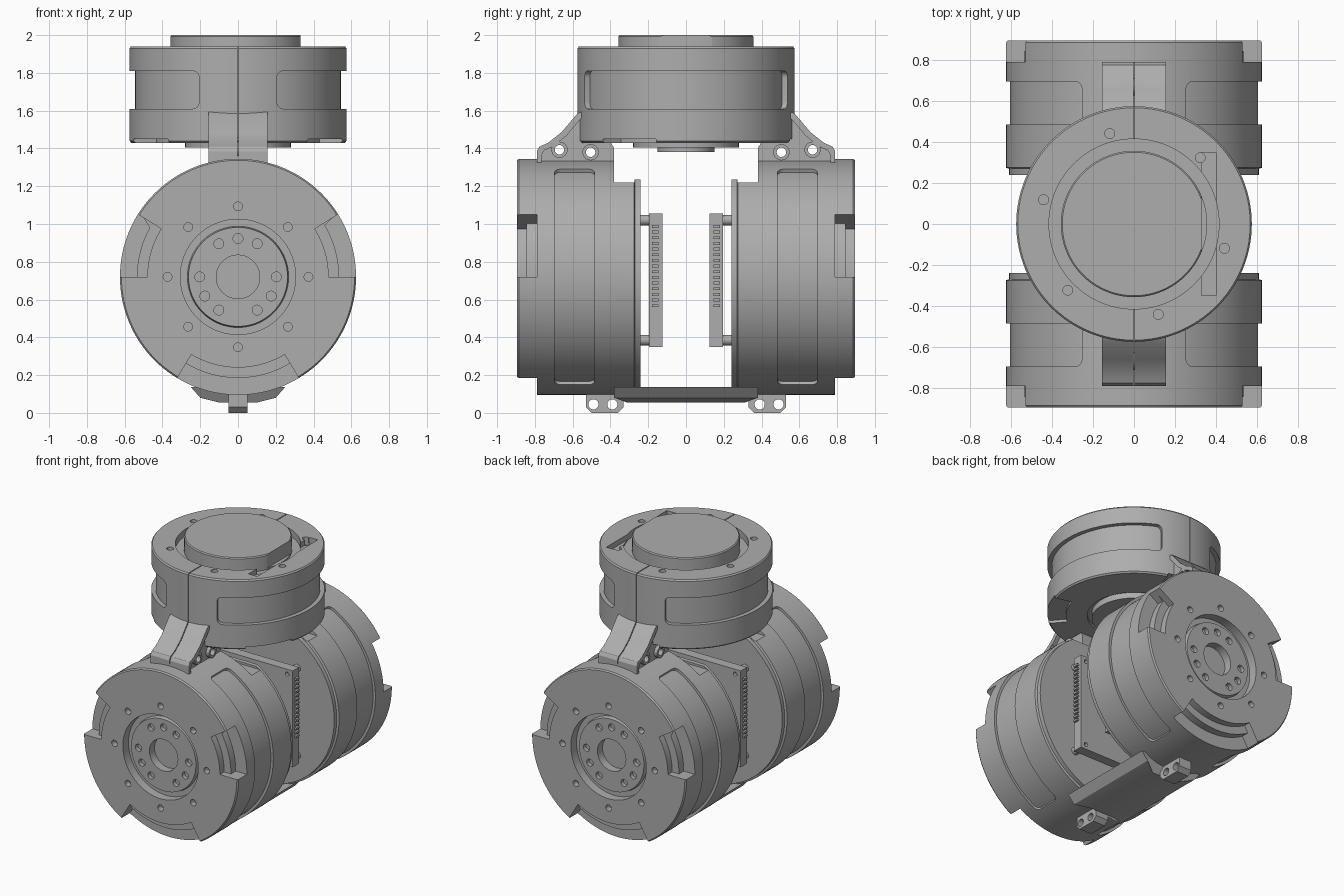
import bpy, bmesh, math
from math import sin, cos, pi, radians
from mathutils import Vector

cube = bpy.data.objects.get("Cube")
if cube:
    bpy.data.objects.remove(cube, do_unlink=True)

GREY = (0.42, 0.42, 0.42, 1)
mat = bpy.data.materials.new("machined grey")
mat.use_nodes = True
mat.diffuse_color = GREY
mat.node_tree.nodes["Principled BSDF"].inputs["Base Color"].default_value = GREY

DRUM_Z = 0.72
parts = []


def place(u, v, h, axis):
    """Profile plane (u, v) extruded along h; drums turn about y."""
    return {"x": (h, u, v), "y": (u, h, v), "z": (u, v, h)}[axis]


def finish(name, bm):
    bmesh.ops.recalc_face_normals(bm, faces=bm.faces)
    mesh = bpy.data.meshes.new(name)
    bm.to_mesh(mesh)
    bm.free()
    ob = bpy.data.objects.new(name, mesh)
    bpy.context.collection.objects.link(ob)
    mesh.materials.append(mat)
    parts.append(ob)
    return ob


def loft(bm, rings, caps=True):
    loops = [[bm.verts.new(p) for p in ring] for ring in rings]
    n = len(loops[0])
    for a, b in zip(loops, loops[1:]):
        for i in range(n):
            bm.faces.new((a[i], a[(i + 1) % n], b[(i + 1) % n], b[i]))
    bm.faces.new(loops[0])
    bm.faces.new(loops[-1])


def prism(bm, pts, axis, h0, h1):
    loft(bm, [[place(u, v, h, axis) for u, v in pts] for h in (h0, h1)])


def box(bm, x, y, z):
    prism(bm, [(x[0], y[0]), (x[1], y[0]), (x[1], y[1]), (x[0], y[1])], "z", *z)


def circle(r, u=0.0, v=0.0, n=24):
    return [(u + r * cos(2 * pi * i / n), v + r * sin(2 * pi * i / n)) for i in range(n)]


def lathe(bm, profile, axis, v=0.0, n=128):
    loft(bm, [[place(a, b, h, axis) for a, b in circle(r, 0, v, n)] for r, h in profile])


def arc_block(bm, r, angles, h, axis, v=0.0, corner=0.0):
    """Curved block between two radii, with optional rounded corners."""
    a0, a1 = (radians(a) for a in angles)
    mid, half = (h[0] + h[1]) / 2, (h[1] - h[0]) / 2
    ends = [(corner / r[0] * (1 - cos(k * pi / 12)), half - corner * (1 - sin(k * pi / 12)))
            for k in range(7)] if corner else [(0, half)]
    e = ends[-1][0]
    n = max(4, int((a1 - a0) / 0.05))
    stations = [(a0 + d, w) for d, w in ends]
    stations += [(a0 + e + (a1 - a0 - 2 * e) * i / n, half) for i in range(1, n)]
    stations += [(a1 - d, w) for d, w in reversed(ends)]
    loft(bm, [[place(q * cos(a), v + q * sin(a), mid + s * w, axis)
               for q, s in ((r[0], -1), (r[1], -1), (r[1], 1), (r[0], 1))]
              for a, w in stations])


def cut(ob, build):
    """Subtract everything that build() draws from the object."""
    bm = bmesh.new()
    build(bm)
    cutter = finish("cutter", bm)
    parts.remove(cutter)
    mod = ob.modifiers.new("cut", "BOOLEAN")
    mod.operation, mod.solver, mod.object = "DIFFERENCE", "EXACT", cutter
    bpy.context.view_layer.objects.active = ob
    bpy.ops.object.modifier_apply(modifier=mod.name)
    bpy.data.objects.remove(cutter, do_unlink=True)


def polar(r, angle):
    return r * cos(radians(angle)), r * sin(radians(angle))


# Joint drum with a recessed output flange
bm = bmesh.new()
lathe(bm, [(.61, -.24), (.61, -.27), (.625, -.275), (.625, -.885), (.617, -.895),
           (.305, -.895), (.305, -.83), (.268, -.83), (.262, -.86), (.115, -.86),
           (.115, -.80)], "y", DRUM_Z)
drum = finish("front_drum", bm)


def drum_panels(bm):
    for a in (0, 180):
        arc_block(bm, (.606, .7), (a - 66, a + 66), (-.695, -.485), "y", DRUM_Z, .035)


def drum_holes(bm):
    for i in range(8):
        x, z = polar(.373, 45 * i)
        prism(bm, circle(.023, x, z + DRUM_Z), "y", -.92, -.85)
    for a in (0, 60, 90, 120, 180, 210, 240, 300, 330):
        x, z = polar(.203, a)
        prism(bm, circle(.026, x, z + DRUM_Z), "y", -.92, -.83)


def notches(inner, depth):
    def build(bm):
        for a in ((0, 32), (148, 180), (239, 301)):
            arc_block(bm, (inner, .7), a, (-.95, -.895 + depth), "y", DRUM_Z)
    return build


cut(drum, drum_panels)
cut(drum, drum_holes)
cut(drum, notches(.48, .05))
cut(drum, notches(.535, .105))
# Flat on top of the drum beside the inner cover
cut(drum, lambda bm: box(bm, (-.7, .7), (-.38, -.272), (1.22, 1.5)))
cut(drum, lambda bm: box(bm, (-.7, .7), (-.30, -.2), (1.235, 1.5)))

# Raised cross keys on the drum face
for side, x in (("right", -.132), ("left", .132)):
    bm = bmesh.new()
    z = 1.123
    a, b = .012, .07
    prism(bm, [(x + u, z + v) for u, v in (
        (-a, -b), (a, -b), (a, -a), (b, -a), (b, a), (a, a),
        (a, b), (-a, b), (-a, a), (-b, a), (-b, -a), (-a, -a))], "y", -.922, -.88)
    prism(bm, circle(.034, x, z), "y", -.918, -.88)
    key = finish("front_cross_key_" + side, bm)
    cut(key, lambda bm: prism(bm, circle(.018, x, z), "y", -.95, -.896))

# Neck bracket: solid web with bolt holes under a wider sloped skin
slope = [(-.54, 1.6), (-.575, 1.585), (-.66, 1.485), (-.73, 1.43), (-.775, 1.41), (-.79, 1.385)]
bm = bmesh.new()
prism(bm, slope + [(-.79, 1.30), (-.38, 1.30), (-.38, 1.40), (-.40, 1.435), (-.54, 1.45)],
      "x", -.125, .125)
web = finish("front_neck_web", bm)
bm = bmesh.new()
prism(bm, slope + [(-.79, 1.30), (-.765, 1.30)] +
      [(y + .025, z - .02) for y, z in reversed(slope)], "x", -.155, .155)
skin = finish("front_neck_skin", bm)
bolts = ((-.67, 1.393), (-.505, 1.38))
bm = bmesh.new()
for y, z in bolts:
    prism(bm, circle(.043, y, z), "x", -.15, .15)
boss = finish("front_neck_bosses", bm)
for ob in (web, boss):
    cut(ob, lambda bm: [prism(bm, circle(.025, y, z), "x", -.3, .3) for y, z in bolts])
for ob in (web, skin):
    cut(ob, lambda bm: box(bm, (-.003, .003), (-.9, -.5), (1.36, 1.7)))

# Bottom lug with two bolt holes
bm = bmesh.new()
prism(bm, [(-.53, .12), (-.53, .03), (-.50, 0), (-.36, 0), (-.33, .03), (-.33, .12)], "x", -.05, .05)
lug = finish("front_bottom_lug", bm)
cut(lug, lambda bm: [prism(bm, circle(.027, y, .045), "x", -.2, .2) for y in (-.49, -.39)])

# Circuit board on standoffs, with a toothed connector on its edges
bm = bmesh.new()
box(bm, (-.355, .355), (-.197, -.125), (.35, 1.055))
board = finish("front_board", bm)
corners = [(x, z) for x in (-.31, .31) for z in (.385, 1.02)]
cut(board, lambda bm: [prism(bm, circle(.015, x, z), "y", -.15, -.1) for x, z in corners])
bm = bmesh.new()
for x, z in corners:
    prism(bm, circle(.028, x, z), "y", -.26, -.19)
finish("front_standoffs", bm)
bm = bmesh.new()
for x in (-.36, .36):
    for i in range(15):
        z = .56 + i * .03
        box(bm, (x - .012, x + .012), (-.18, -.145), (z, z + .015))
finish("front_edge_teeth", bm)

# Mirror every front part to the back
for ob in list(parts):
    bm = bmesh.new()
    bm.from_mesh(ob.data)
    for v in bm.verts:
        v.co.y = -v.co.y
    bmesh.ops.reverse_faces(bm, faces=bm.faces)
    finish(ob.name.replace("front", "back"), bm)

# Bridge tying both drums together underneath
bm = bmesh.new()
prism(bm, [(-.25, .137), (-.2, .08), (-.1, .055), (.1, .055), (.2, .08), (.25, .137)], "y", -.38, .38)
for v in bm.verts:
    if v.co.z < .07:
        v.co.y *= .82
finish("bottom_bridge", bm)

# Upper housing with its output cap
bm = bmesh.new()
lathe(bm, [(.15, 1.38), (.15, 1.405), (.28, 1.405), (.28, 1.45), (.31, 1.45), (.31, 1.43),
           (.565, 1.43), (.575, 1.44), (.575, 1.93), (.567, 1.94), (.415, 1.94),
           (.415, 1.89), (.357, 1.89), (.357, 1.993), (.35, 2.0)], "z")
top = finish("upper_housing", bm)


def top_panels(bm):
    for a in (0, 180):
        arc_block(bm, (.545, .7), (a - 69, a + 69), (1.61, 1.81), "z", 0, .035)


def top_holes(bm):
    for i in range(6):
        x, y = polar(.457, 45 + 60 * i)
        prism(bm, circle(.024, x, y), "z", 1.88, 2.1)


def top_notches(bm):
    for a in ((-50, -16), (196, 230), (73, 107)):
        arc_block(bm, (.45, .7), a, (1.3, 1.45), "z")


def top_seam(bm):
    for y in (-.5, .5):
        box(bm, (-.003, .003), (y - .08, y + .08), (1.46, 2.1))


for build in (top_panels, top_holes, top_notches, top_seam):
    cut(top, build)
cut(top, lambda bm: box(bm, (.33, .40), (-.35, .35), (1.9, 2.1)))

# Smooth round surfaces, keep machined edges crisp
bpy.ops.object.select_all(action="DESELECT")
for ob in parts:
    ob.select_set(True)
bpy.context.view_layer.objects.active = top
bpy.ops.object.shade_smooth_by_angle(angle=radians(30))
